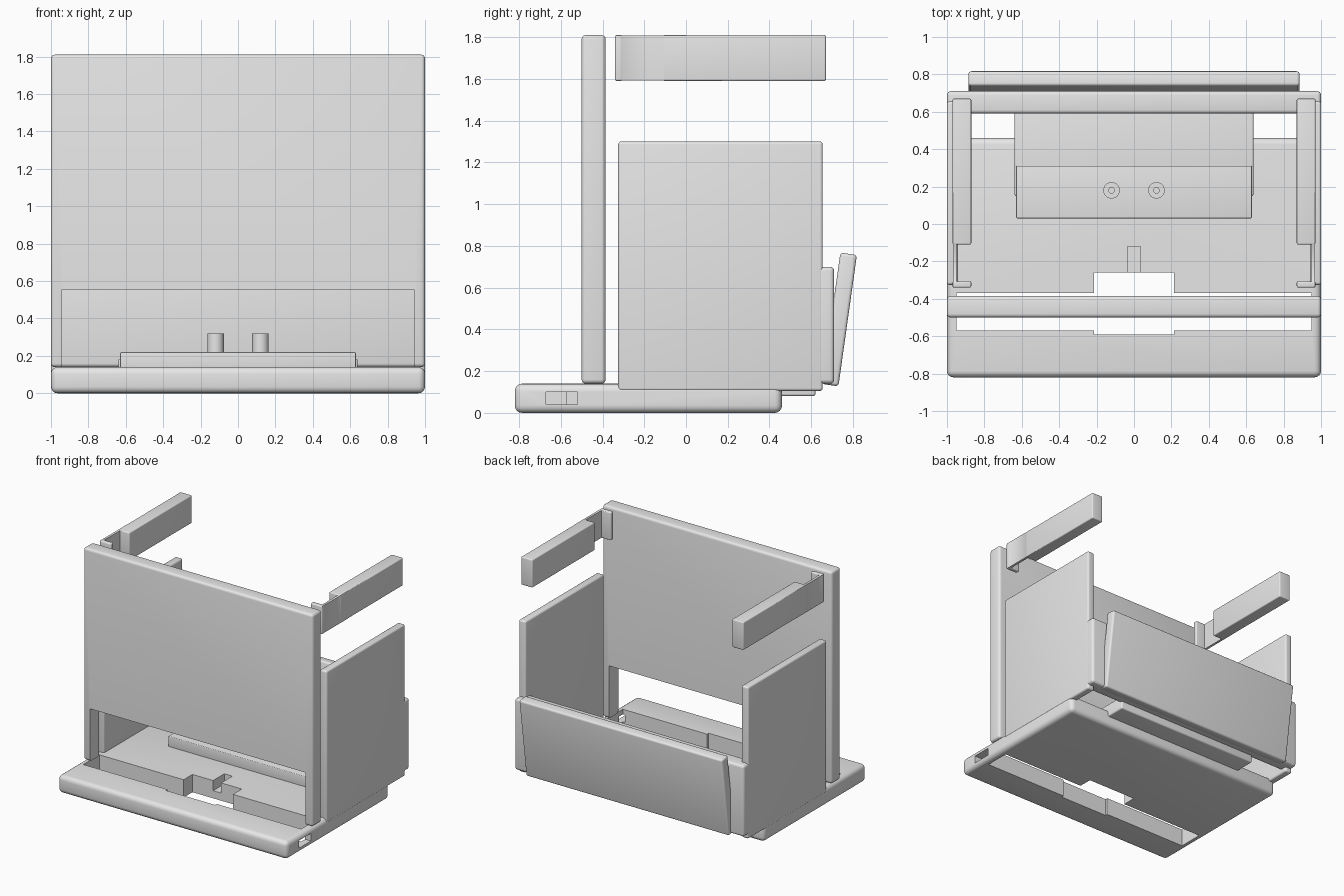
import bpy
import bmesh
import math
from mathutils import Matrix, Vector

if "Cube" in bpy.data.objects:
    bpy.data.objects.remove(bpy.data.objects["Cube"], do_unlink=True)

grey = bpy.data.materials.new("plain_grey")
grey.use_nodes = True
grey.diffuse_color = (0.8, 0.8, 0.8, 1)
grey.node_tree.nodes["Principled BSDF"].inputs["Base Color"].default_value = (0.8, 0.8, 0.8, 1)


def activate(obj):
    bpy.ops.object.select_all(action="DESELECT")
    obj.select_set(True)
    bpy.context.view_layer.objects.active = obj


def box(name, x, y, z, bevel=0.0, tilt=0.0):
    """Box from (min, max) ranges, with rounded edges and a tilt about x."""
    lo, hi = Vector((x[0], y[0], z[0])), Vector((x[1], y[1], z[1]))
    size, centre = hi - lo, (lo + hi) / 2
    bm = bmesh.new()
    bmesh.ops.create_cube(bm, size=1, matrix=Matrix.Diagonal((*size, 1)))
    if bevel:
        bmesh.ops.bevel(bm, geom=bm.edges[:], offset=bevel, segments=4,
                        profile=0.5, affect="EDGES")
    bmesh.ops.transform(bm, verts=bm.verts, matrix=Matrix.Translation(centre)
                        @ Matrix.Rotation(tilt, 4, "X"))
    mesh = bpy.data.meshes.new(name)
    bm.to_mesh(mesh)
    bm.free()
    mesh.materials.append(grey)
    obj = bpy.data.objects.new(name, mesh)
    bpy.context.collection.objects.link(obj)
    return obj


def combine(obj, other, operation="DIFFERENCE"):
    """Boolean with a helper that is removed afterwards."""
    mod = obj.modifiers.new("combine", "BOOLEAN")
    mod.operation, mod.solver, mod.object = operation, "EXACT", other
    activate(obj)
    bpy.ops.object.modifier_apply(modifier=mod.name)
    bpy.data.objects.remove(other, do_unlink=True)


def smooth(obj):
    activate(obj)
    bpy.ops.object.shade_smooth_by_angle(angle=math.radians(35))


parts = []

# Base with a through slot, a centre notch, a groove and a side port
base = box("base", (-1, 1), (-0.82, 0.46), (0, 0.14), 0.035)
combine(base, box("slot", (-0.95, 0.95), (-0.57, -0.37), (-0.1, 0.3)))
combine(base, box("notch", (-0.215, 0.215), (-0.59, -0.26), (-0.1, 0.3)))
combine(base, box("groove", (-0.035, 0.035), (-0.3, -0.12), (0.06, 0.3)))
combine(base, box("port", (0.93, 1.1), (-0.67, -0.52), (0.04, 0.1)))
parts.append(base)

# Front panel standing on two thin legs
front = box("front_panel", (-1, 1), (-0.5, -0.385), (0.14, 1.81), 0.02)
combine(front, box("opening", (-0.94, 0.94), (-0.7, -0.2), (0, 0.555)))
parts.append(front)

# Back wall and the leaning plate behind it
parts.append(box("back_wall", (-1, 1), (0.59, 0.71), (0.14, 0.7), 0.02))
parts.append(box("leaning_plate", (-0.885, 0.885), (0.695, 0.775),
                 (0.13, 0.765), 0.015, math.radians(-8)))

# Side panels and the upper rails with their hooked front ends
for side, s in (("left", 1), ("right", -1)):
    def across(a, b):
        return tuple(sorted((a * s, b * s)))
    parts.append(box(side + "_side_panel", across(0.94, 1.001),
                     (-0.325, 0.655), (0.105, 1.3), 0.014))
    rail = box(side + "_rail", across(0.87, 0.97), (-0.11, 0.67), (1.59, 1.81), 0.008)
    combine(rail, box("web", across(0.95, 0.969), (-0.335, 0), (1.592, 1.808)), "UNION")
    combine(rail, box("hook", across(0.87, 0.97), (-0.34, -0.305), (1.59, 1.81), 0.008), "UNION")
    parts.append(rail)

# Floor plate reaching out at the back, raised strip and two pegs
parts.append(box("floor_plate", (-0.64, 0.64), (0.15, 0.62), (0.08, 0.185), 0.012))
parts.append(box("raised_strip", (-0.63, 0.63), (0.03, 0.31), (0.13, 0.22), 0.006))
for x, side in ((0.12, "left"), (-0.12, "right")):
    bpy.ops.mesh.primitive_cylinder_add(vertices=32, radius=0.044, depth=0.14,
                                        location=(x, 0.18, 0.25))
    peg = bpy.context.object
    peg.name = side + "_peg"
    peg.data.materials.append(grey)
    bpy.ops.mesh.primitive_cylinder_add(vertices=24, radius=0.015, depth=0.1,
                                        location=(x, 0.18, 0.32))
    combine(peg, bpy.context.object)
    parts.append(peg)

for part in parts:
    smooth(part)
